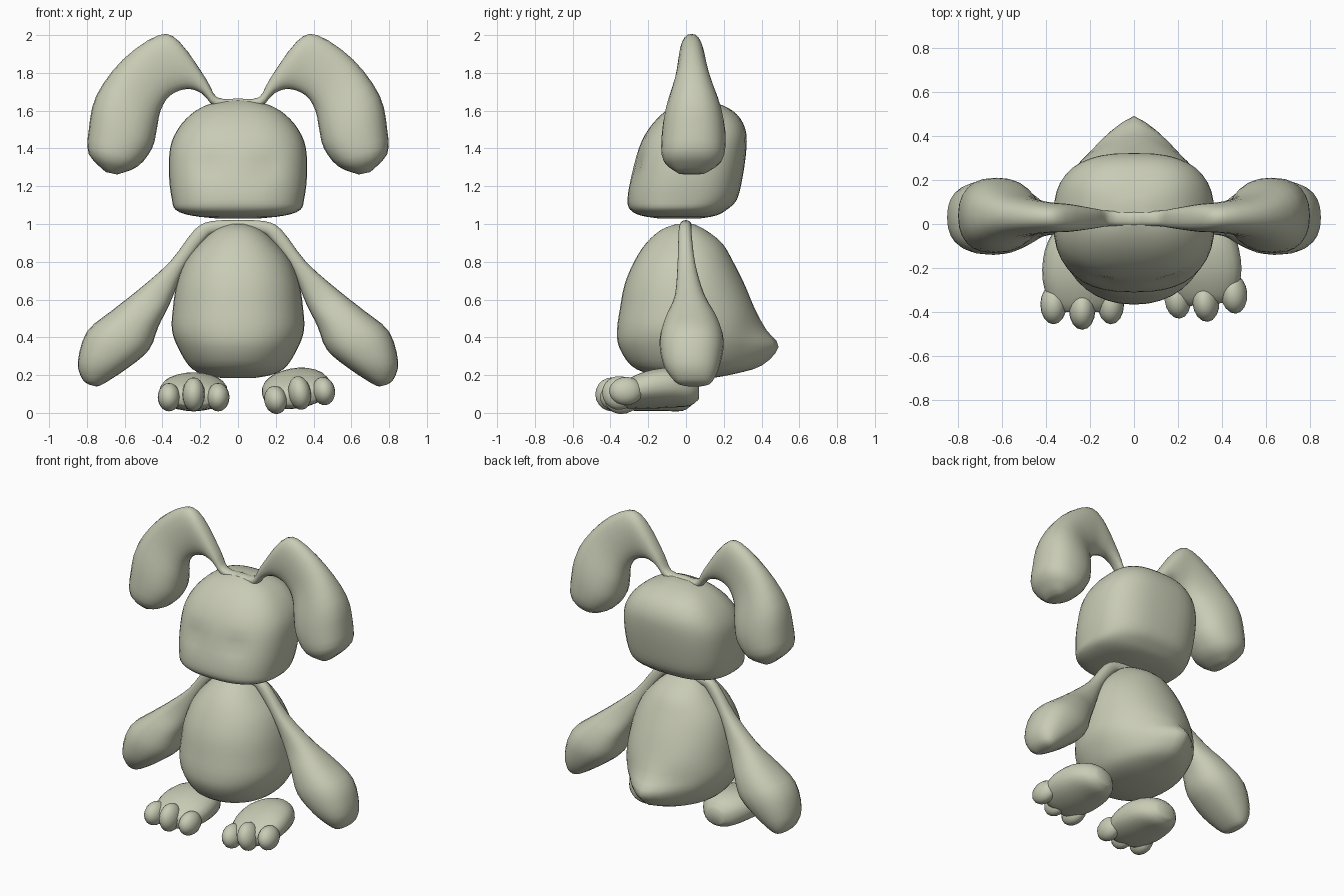
import bpy, bmesh, math
from mathutils import Vector, Matrix

if "Cube" in bpy.data.objects:
    bpy.data.objects.remove(bpy.data.objects["Cube"])

clay = bpy.data.materials.new("pale sage clay")
clay.diffuse_color = (0.58, 0.60, 0.46, 1)
clay.use_nodes = True
clay.node_tree.nodes["Principled BSDF"].inputs["Base Color"].default_value = clay.diffuse_color


def spow(v, n):
    return math.copysign(abs(v) ** (2 / n), v)


def catmull(p0, p1, p2, p3, t):
    return 0.5 * (2 * p1 + (p2 - p0) * t + (2 * p0 - 5 * p1 + 4 * p2 - p3) * t * t
                  + (3 * p1 - p0 - 3 * p2 + p3) * t ** 3)


def add_loft(bm, rings, steps=3):
    """Skin a smooth tube through rings of points and close both ends."""
    fine = []
    last = len(rings) - 1
    for i in range(last):
        quad = [rings[max(i - 1, 0)], rings[i], rings[i + 1], rings[min(i + 2, last)]]
        for s in range(steps):
            fine.append([catmull(*p, s / steps) for p in zip(*quad)])
    fine.append(rings[-1])
    loops = [[bm.verts.new(p) for p in r] for r in fine]
    n = len(loops[0])
    for a, b in zip(loops, loops[1:]):
        for k in range(n):
            bm.faces.new((a[k], a[(k + 1) % n], b[(k + 1) % n], b[k]))
    bm.faces.new(loops[0])
    bm.faces.new(loops[-1])


def finish(name, bm, mirror=False, matrix=None):
    bmesh.ops.recalc_face_normals(bm, faces=bm.faces)
    mesh = bpy.data.meshes.new(name)
    bm.to_mesh(mesh)
    bm.free()
    if matrix:
        mesh.transform(matrix)
    mesh.materials.append(clay)
    mesh.polygons.foreach_set("use_smooth", [True] * len(mesh.polygons))
    obj = bpy.data.objects.new(name, mesh)
    bpy.context.collection.objects.link(obj)
    if mirror:
        obj.modifiers.new("mirror", 'MIRROR')
    return obj


def flat_ring(z, hw, yf, yb, mid, nf=2, nb=2, tail=0, segs=40):
    """Horizontal ring with separate front and back depth and an optional tail peak."""
    pts = []
    for k in range(segs):
        a = 2 * math.pi * k / segs
        n = nb if math.sin(a) > 0 else nf
        x, s = hw * spow(math.cos(a), n), spow(math.sin(a), n)
        y = mid + s * ((yb - mid) if s > 0 else (mid - yf))
        if s > 0:
            y += tail * max(0, 1 - abs(x) / 0.2)
        pts.append(Vector((x, y, z)))
    return pts


def limb_ring(upper, lower, y0, y1, n=2.3, segs=24):
    """Ring spanning an upper and a lower edge point in the xz plane."""
    u, l = Vector((upper[0], 0, upper[1])), Vector((lower[0], 0, lower[1]))
    c, h = (u + l) / 2, (u - l) / 2
    pts = []
    for k in range(segs):
        a = 2 * math.pi * k / segs
        pts.append(c + h * spow(math.cos(a), n)
                   + Vector((0, (y0 + y1) / 2 + (y1 - y0) / 2 * spow(math.sin(a), n), 0)))
    return pts


# Head: boxy dome with a shallow sunken eye area
bm = bmesh.new()
head = [(1.03, .12, -.15, .08), (1.045, .25, -.24, .16), (1.075, .33, -.295, .215),
        (1.13, .35, -.31, .27), (1.25, .365, -.29, .30), (1.40, .36, -.25, .32),
        (1.50, .32, -.20, .315), (1.58, .25, -.13, .27), (1.63, .165, -.06, .19),
        (1.655, .06, 0, .1)]
add_loft(bm, [flat_ring(*r, (r[2] + r[3]) / 2, 2.5, 2.7) for r in head])
for v in bm.verts:
    if v.co.y < -0.1:
        d = ((abs(v.co.x) - 0.15) / 0.07) ** 2 + ((v.co.z - 1.31) / 0.06) ** 2
        v.co.y += 0.02 * math.exp(-d)
finish("head", bm)

# Body: egg shape with a pointed tail at the back
bm = bmesh.new()
body = [(.185, .09, -.08, .14, 0), (.205, .19, -.19, .25, 0), (.25, .26, -.29, .35, .05),
        (.35, .32, -.355, .40, .09), (.44, .35, -.365, .385, .04), (.55, .345, -.35, .365, 0),
        (.68, .325, -.325, .31, 0), (.80, .28, -.275, .25, 0), (.90, .20, -.21, .19, 0),
        (.97, .12, -.13, .10, 0), (1.0, .04, -.05, .04, 0)]
add_loft(bm, [flat_ring(z, hw, yf, yb, 0.02, 2.2, 2, t) for z, hw, yf, yb, t in body])
finish("body", bm)

# Arms: thin shoulders flaring into heavy mitts
bm = bmesh.new()
add_loft(bm, [limb_ring(*r) for r in [
    ((0, 1.02), (0, .96), -.03, .03),
    ((.14, 1.015), (.12, .95), -.035, .03),
    ((.23, .97), (.17, .92), -.04, .03),
    ((.36, .80), (.28, .77), -.045, .05),
    ((.53, .65), (.36, .58), -.06, .10),
    ((.67, .54), (.42, .46), -.11, .165),
    ((.80, .43), (.47, .335), -.14, .20),
    ((.848, .27), (.58, .24), -.12, .18),
    ((.825, .18), (.71, .155), -.06, .14),
    ((.79, .15), (.75, .14), -.01, .10)]])
finish("arms", bm, mirror=True)

# Ears: long and drooping, joined across the top of the head
bm = bmesh.new()
add_loft(bm, [limb_ring(*r) for r in [
    ((0, 1.665), (0, 1.61), -.01, .06),
    ((.11, 1.67), (.12, 1.62), -.01, .06),
    ((.17, 1.77), (.19, 1.69), -.02, .07),
    ((.31, 1.965), (.27, 1.715), -.035, .09),
    ((.42, 2.0), (.36, 1.68), -.04, .10),
    ((.61, 1.87), (.41, 1.60), -.06, .13),
    ((.75, 1.68), (.43, 1.50), -.11, .19),
    ((.79, 1.50), (.455, 1.40), -.13, .21),
    ((.79, 1.37), (.53, 1.305), -.12, .19),
    ((.70, 1.275), (.64, 1.262), -.04, .10)]])
finish("ears", bm, mirror=True)


# Feet: rounded sole with three fat toes
def foot(name, matrix):
    bm = bmesh.new()
    rings = []
    for y, hw, z0, z1 in [(-.40, .10, .04, .12), (-.36, .145, .02, .155), (-.25, .18, .01, .20),
                          (-.12, .17, .01, .215), (-.02, .12, .01, .19), (.03, .06, .04, .14)]:
        rings.append([Vector((hw * math.cos(a), y, (z0 + z1) / 2 + (z1 - z0) / 2 * spow(math.sin(a), 2.4)))
                      for a in (2 * math.pi * k / 24 for k in range(24))])
    add_loft(bm, rings)
    for x, y, h in [(-.13, -.365, .075), (0, -.39, .09), (.13, -.365, .075)]:
        place = Matrix.Translation((x, y, h + .008)) @ Matrix.Diagonal((.06, .09, h, 1))
        bmesh.ops.create_uvsphere(bm, u_segments=16, v_segments=10, radius=1, matrix=place)
    finish(name, bm, matrix=matrix)


foot("left_foot", Matrix.Translation((-.235, 0, 0)))
foot("right_foot", Matrix.Translation((.305, .04, .03)) @ Matrix.Rotation(math.radians(-10), 4, 'Y')
     @ Matrix.Rotation(math.radians(4), 4, 'X') @ Matrix.Rotation(math.radians(5), 4, 'Z'))
